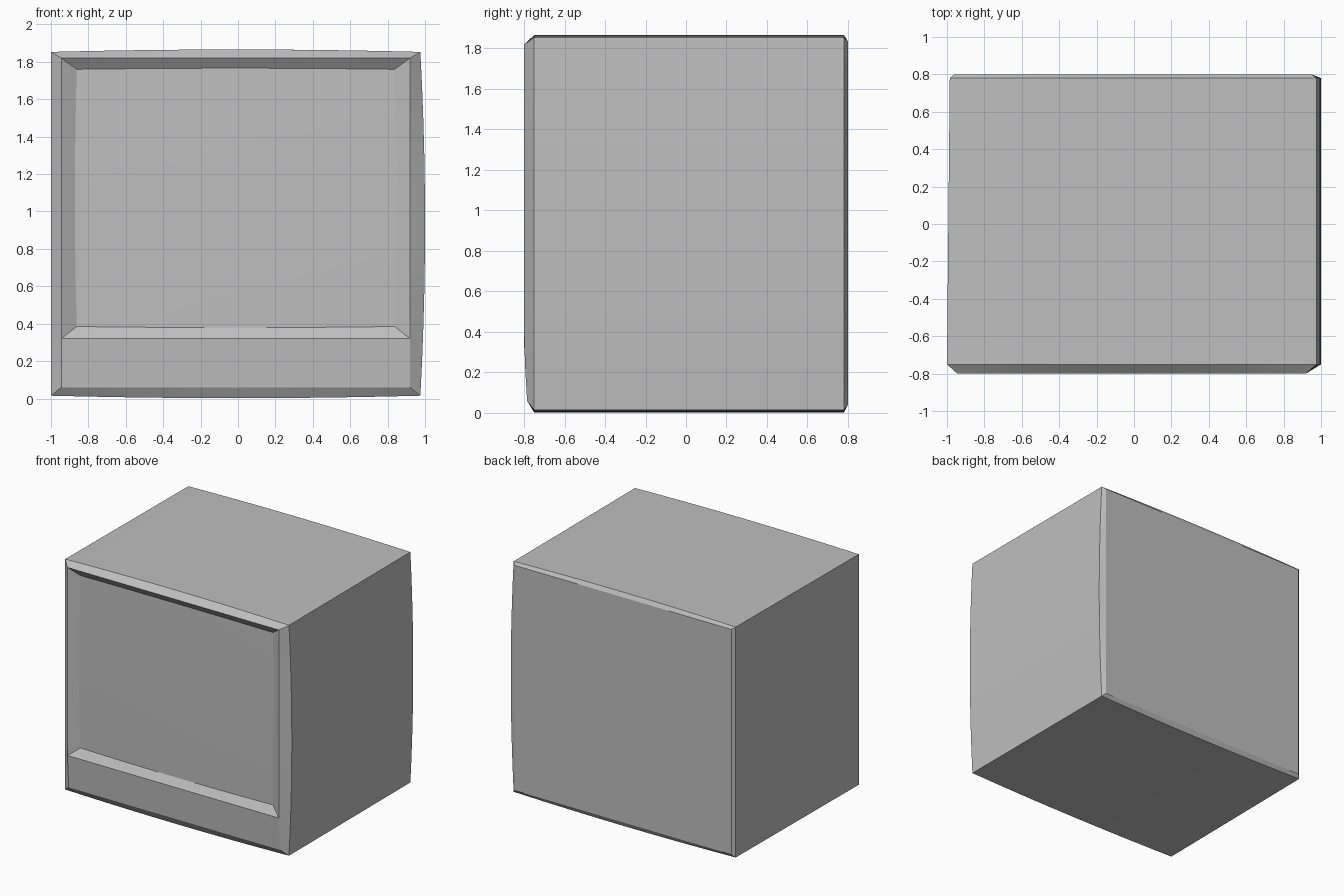
import bpy, bmesh
from mathutils import Vector

if "Cube" in bpy.data.objects:
    bpy.data.objects.remove(bpy.data.objects["Cube"], do_unlink=True)

N = 10  # segments along each side

grey = bpy.data.materials.new("plain grey")
grey.use_nodes = True
colour = (0.52, 0.52, 0.52, 1)
grey.diffuse_color = colour
grey.node_tree.nodes["Principled BSDF"].inputs["Base Color"].default_value = colour


def hump(t):
    return 4 * t * (1 - t)


def outline(y, x0, x1, z0, z1, left=0, right=0, upright=0):
    """Rectangular ring whose sides swell; y is a number or a function of z."""
    pts = []
    for side in range(4):
        for i in range(N):
            t = i / N
            h = hump(t)
            x, z = [(x0 + (x1 - x0) * t, z0 - upright * h),
                    (x1 + right * h, z0 + (z1 - z0) * t),
                    (x1 - (x1 - x0) * t, z1 + upright * h),
                    (x0 - left * h, z1 - (z1 - z0) * t)][side]
            pts.append(Vector((x, y(z) if callable(y) else y, z)))
    return pts


def loft(bm, rings):
    loops = [[bm.verts.new(p) for p in ring] for ring in rings]
    for a, b in zip(loops, loops[1:]):
        for i in range(len(a)):
            j = (i + 1) % len(a)
            bm.faces.new((a[i], a[j], b[j], b[i]))
    return loops


def finish(name, bm):
    mesh = bpy.data.meshes.new(name)
    bm.to_mesh(mesh)
    bm.free()
    mesh.materials.append(grey)
    ob = bpy.data.objects.new(name, mesh)
    bpy.context.collection.objects.link(ob)
    bpy.ops.object.select_all(action='DESELECT')
    ob.select_set(True)
    bpy.context.view_layer.objects.active = ob
    bpy.ops.object.shade_smooth_by_angle(angle=0.3)
    return ob


def front_y(z):
    return -0.8 + 0.015 * max(0, (0.32 - z) / 0.26)


# Casing: swollen box with chamfered front and back edges
bm = bmesh.new()
loops = loft(bm, [
    outline(0.8, -0.96, 0.95, 0.04, 1.835),
    outline(0.78, -0.985, 0.975, 0.015, 1.853, right=0.025, upright=0.013),
    outline(-0.75, -1.0, 0.975, 0.015, 1.853, right=0.025, upright=0.013),
    outline(front_y, -0.945, 0.92, 0.06, 1.82)])
bm.faces.new(loops[0])
bmesh.ops.recalc_face_normals(bm, faces=bm.faces)
# Open shell: make sure the back cap looks outward
bm.normal_update()
if max(bm.faces, key=lambda f: f.calc_center_median().y).normal.y < 0:
    bmesh.ops.reverse_faces(bm, faces=bm.faces)
finish("casing", bm)

# Flat strip below the screen
bm = bmesh.new()
bm.faces.new([bm.verts.new((x, front_y(z), z)) for x, z in
              [(-0.945, 0.06), (0.92, 0.06), (0.92, 0.32), (-0.945, 0.32)]])
finish("lower_front_panel", bm)

# Sloping surround leading in to the screen
X0, X1, Z0, Z1 = -0.862, 0.837, 0.385, 1.76


def screen_point(u, v):
    y = -0.755 - 0.005 * (hump(u) + hump(v))
    x = X0 + (X1 - X0) * u + 0.01 * hump(v) * (2 * u - 1)
    z = Z0 + (Z1 - Z0) * v + 0.006 * hump(u) * (2 * v - 1)
    return Vector((x, y, z))


steps = [i / N for i in range(N)]
edge = ([screen_point(t, 0) for t in steps] + [screen_point(1, t) for t in steps]
        + [screen_point(1 - t, 1) for t in steps] + [screen_point(0, 1 - t) for t in steps])
bm = bmesh.new()
loft(bm, [outline(-0.8, -0.945, 0.92, 0.32, 1.82), edge])
finish("screen_surround", bm)

# Gently domed screen
bm = bmesh.new()
grid = [[bm.verts.new(screen_point(i / N, j / N)) for i in range(N + 1)] for j in range(N + 1)]
for j in range(N):
    for i in range(N):
        bm.faces.new((grid[j][i], grid[j][i + 1], grid[j + 1][i + 1], grid[j + 1][i]))
finish("screen", bm)
